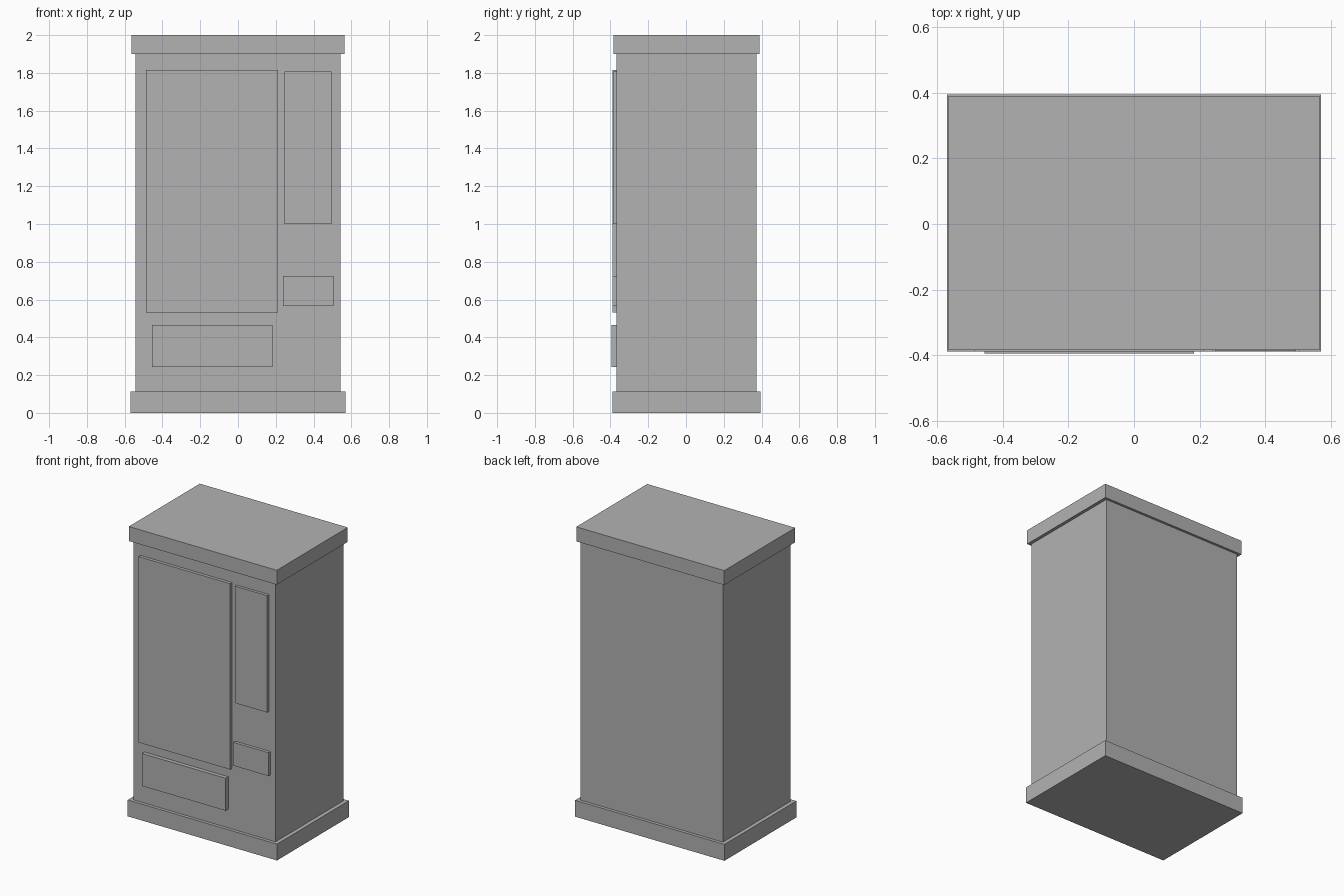
import bpy

cube = bpy.data.objects.get("Cube")
if cube:
    bpy.data.objects.remove(cube, do_unlink=True)

# Single grey finish
grey = bpy.data.materials.new("plain grey")
grey.use_nodes = True
colour = (0.448, 0.448, 0.448, 1)
grey.diffuse_color = colour
grey.node_tree.nodes["Principled BSDF"].inputs["Base Color"].default_value = colour


def box(name, x, y, z):
    """Box spanning the given (low, high) range on each axis."""
    spans = (x, y, z)
    bpy.ops.mesh.primitive_cube_add(size=1, location=[(a + b) / 2 for a, b in spans])
    obj = bpy.context.object
    obj.name = name
    obj.scale = [b - a for a, b in spans]
    bpy.ops.object.transform_apply(location=False, rotation=False, scale=True)
    obj.data.materials.append(grey)
    return obj


CENTRE_Y = 0.003
FRONT = CENTRE_Y - 0.37


# Cabinet with overhanging plinth and cap
def slab(name, half_x, half_y, z):
    box(name, (-half_x, half_x), (CENTRE_Y - half_y, CENTRE_Y + half_y), z)


slab("base_plinth", 0.57, 0.392, (0, 0.113))
slab("cabinet_body", 0.543, 0.37, (0.113, 1.90))
slab("top_cap", 0.565, 0.387, (1.90, 2.0))


# Raised panels on the front face
def front_panel(name, x, z, front_y):
    box(name, x, (front_y, FRONT + 0.005), z)


front_panel("display_window", (-0.488, 0.213), (0.532, 1.815), -0.389)
front_panel("control_panel", (0.247, 0.494), (1.0, 1.807), -0.387)
front_panel("coin_return", (0.237, 0.505), (0.565, 0.726), -0.388)
front_panel("delivery_flap", (-0.456, 0.183), (0.242, 0.466), -0.395)
